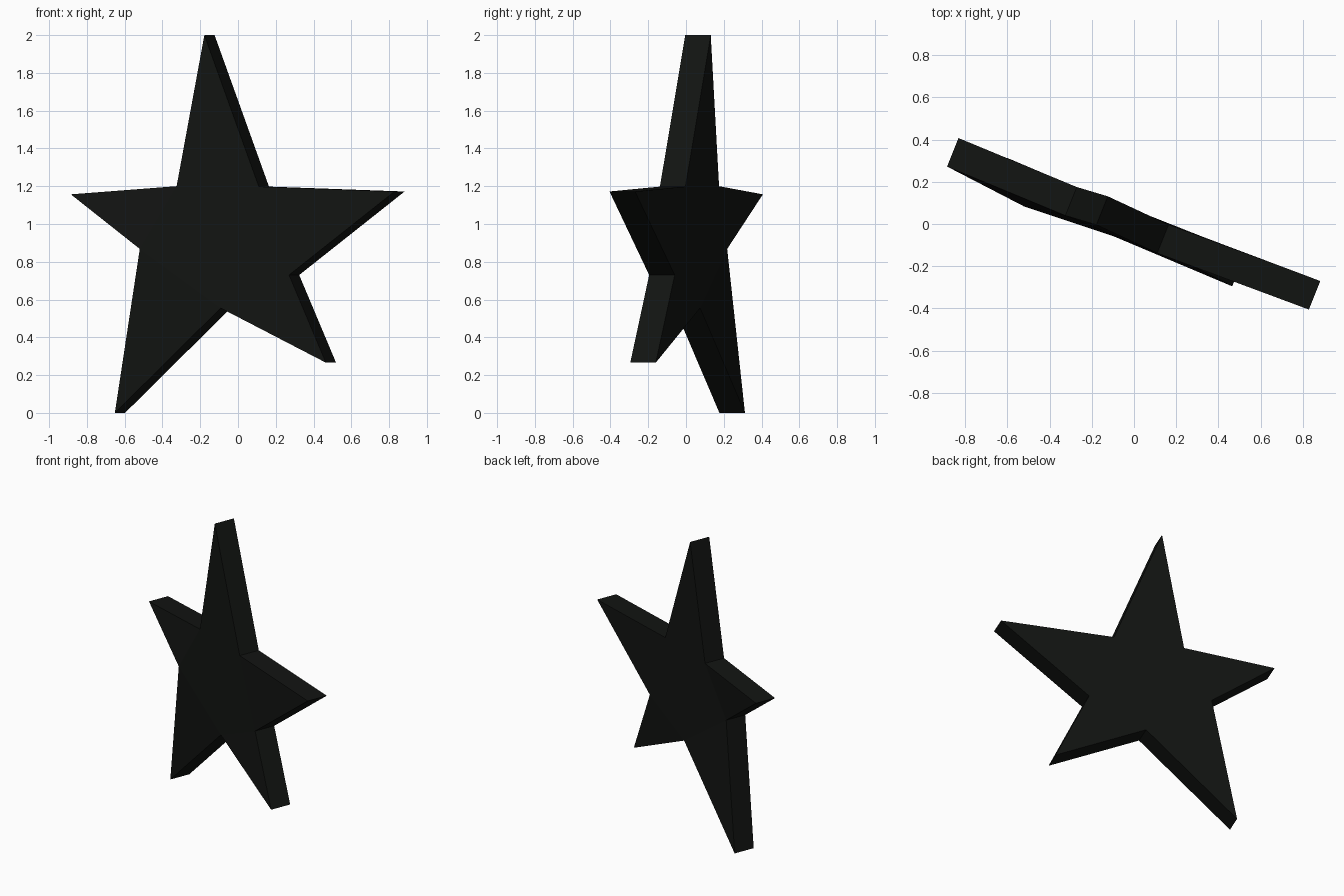
import bpy, bmesh
from mathutils import Vector

if "Cube" in bpy.data.objects:
    bpy.data.objects.remove(bpy.data.objects["Cube"])

# Front outline of the star: tips and notches alternate, starting at the top tip
OUTLINE = [
    (-0.178, -0.004, 2.000), (0.110, -0.138, 1.198),
    (0.828, -0.405, 1.172), (0.270, -0.195, 0.730),
    (0.465, -0.295, 0.266), (-0.092, -0.060, 0.555),
    (-0.652, 0.177, 0.000), (-0.520, 0.083, 0.868),
    (-0.885, 0.272, 1.157), (-0.325, 0.040, 1.200),
]
DEPTH = Vector((0.054, 0.135, 0.0))  # plate thickness, front to back

bm = bmesh.new()
front = [bm.verts.new(p) for p in OUTLINE]
back = [bm.verts.new(Vector(p) + DEPTH) for p in OUTLINE]
n = len(OUTLINE)

# Front and back: five pointed arms around a central pentagon
for ring in (front, back):
    for i in range(0, n, 2):
        bm.faces.new((ring[i - 1], ring[i], ring[i + 1]))
    bm.faces.new(ring[1::2])

# Rim
for i in range(n):
    j = (i + 1) % n
    bm.faces.new((front[i], front[j], back[j], back[i]))

bmesh.ops.recalc_face_normals(bm, faces=bm.faces[:])
mesh = bpy.data.meshes.new("star")
bm.to_mesh(mesh)
bm.free()

star = bpy.data.objects.new("star", mesh)
bpy.context.collection.objects.link(star)

# Near-black finish
black = bpy.data.materials.new("black")
black.diffuse_color = (0.006, 0.007, 0.006, 1.0)
black.use_nodes = True
black.node_tree.nodes["Principled BSDF"].inputs["Base Color"].default_value = black.diffuse_color
mesh.materials.append(black)
